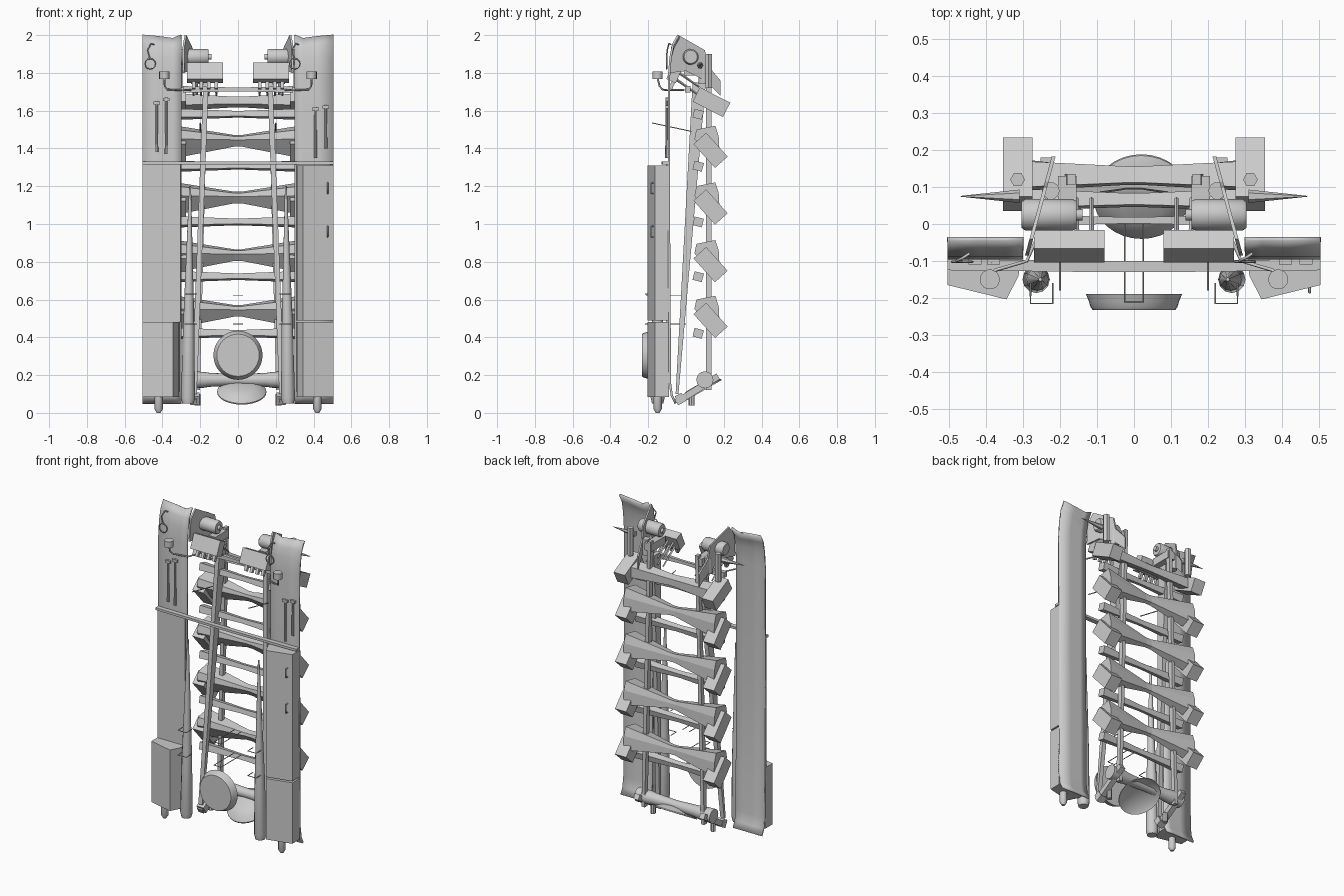
import bpy, math
from mathutils import Vector, Matrix

if "Cube" in bpy.data.objects:
    bpy.data.objects.remove(bpy.data.objects["Cube"])

SIDES = ((1, "right"), (-1, "left"))


def mesh(name, verts, faces, smooth=False):
    me = bpy.data.meshes.new(name)
    me.from_pydata([tuple(v) for v in verts], [], faces)
    ob = bpy.data.objects.new(name, me)
    bpy.context.collection.objects.link(ob)
    bpy.ops.object.select_all(action='DESELECT')
    ob.select_set(True)
    bpy.context.view_layer.objects.active = ob
    bpy.ops.object.mode_set(mode='EDIT')
    bpy.ops.mesh.select_all(action='SELECT')
    bpy.ops.mesh.normals_make_consistent(inside=False)
    bpy.ops.object.mode_set(mode='OBJECT')
    if smooth:
        bpy.ops.object.shade_smooth_by_angle(angle=math.radians(40))
    return ob


def loft(name, rings, smooth=False):
    """Skin a list of equal-length rings and cap both ends."""
    n = len(rings[0])
    faces = [(k * n + i, k * n + (i + 1) % n, (k + 1) * n + (i + 1) % n, (k + 1) * n + i)
             for k in range(len(rings) - 1) for i in range(n)]
    faces += [tuple(range(n)), tuple(range((len(rings) - 1) * n, len(rings) * n))]
    return mesh(name, [v for r in rings for v in r], faces, smooth)


def side_prism(name, pts, x0, x1, s=1, shift=lambda y, z: 0):
    """Extrude a (y, z) outline along x, optionally leaning in x."""
    return loft(name, [[(s * (x + shift(y, z)), y, z) for y, z in pts] for x in (x0, x1)])


def box(name, c, size, rx=0):
    h = [d / 2 for d in size]
    rot = Matrix.Rotation(rx, 3, 'X')
    rings = [[Vector(c) + rot @ Vector((x * h[0], y * h[1], z * h[2]))
              for y, z in ((-1, -1), (1, -1), (1, 1), (-1, 1))] for x in (-1, 1)]
    return loft(name, rings)


def turned(name, p, direction, prof, n=16):
    """Lathe a (distance, radius) profile about an axis."""
    q = Vector(direction).to_track_quat('Z', 'Y')
    return loft(name, [[Vector(p) + q @ Vector((r * math.cos(2 * math.pi * i / n),
                r * math.sin(2 * math.pi * i / n), d)) for i in range(n)] for d, r in prof], True)


def rod(name, p, q, r1, r2=None, n=10):
    d = Vector(q) - Vector(p)
    return turned(name, p, d, [(0, r1), (d.length, r1 if r2 is None else r2)], n)


def wire(name, pts, r, cyclic=False):
    cu = bpy.data.curves.new(name, 'CURVE')
    cu.dimensions, cu.bevel_depth, cu.bevel_resolution = '3D', r, 1
    sp = cu.splines.new('POLY')
    sp.points.add(len(pts) - 1)
    for a, b in zip(sp.points, pts):
        a.co = (*b, 1)
    sp.use_cyclic_u = cyclic
    ob = bpy.data.objects.new(name, cu)
    bpy.context.collection.objects.link(ob)
    return ob


def bow(name, half, section, mid):
    """Bar along x whose section shrinks towards the middle."""
    cy = sum(p[0] for p in section) / len(section)
    cz = sum(p[1] for p in section) / len(section)
    rings = []
    for t in (-1, -.06, .06, 1):
        k = mid + (1 - mid) * abs(t)
        rings.append([(t * half, cy + (y - cy) * k, cz + (z - cz) * k) for y, z in section])
    return loft(name, rings)


# Bow-tie rear segments with angled end blocks
for i, z in enumerate((.49, .785, 1.09, 1.39)):
    sec = [(.045, z + .06), (.055, z + .11), (.155, z + .13), (.173, z + .075), (.178, z - .015), (.12, z - .04)]
    bow(f"rear_segment_{i}", .325, sec, .32)
    for s, w in SIDES:
        box(f"segment_block_{w}_{i}", (s * .315, .13, z), (.08, .17, .09), math.radians(-48))
bow("top_segment", .3, [(.09, 1.63), (.1, 1.69), (.17, 1.67), (.17, 1.6)], .6)
for s, w in SIDES:
    box(f"top_block_{w}", (s * .315, .135, 1.645), (.08, .18, .085), math.radians(-27))

# Slim rungs
for i, z in enumerate((.42, .72, 1.01, 1.305, 1.58)):
    bow(f"rung_{i}", .305, [(.035, z - .015), (.045, z + .03), (.095, z + .017), (.083, z - .028)], .6)
bow("upper_front_bar", .29, [(-.005, 1.695), (-.005, 1.73), (.025, 1.73), (.025, 1.695)], .55)

for s, w in SIDES:
    # Thin curved side panel
    prof = [(-.055, .05), (-.075, .09), (-.085, .16), (-.09, 1.0), (-.09, 1.78), (-.082, 1.88), (-.068, 1.95), (-.04, 2.0)]
    xs = [(.3, 0), (.345, -.018), (.42, -.008), (.505, 0)]
    vs = [(s * x, y, z + (dz if z > 1.9 else 0)) for x, dz in xs for y, z in prof]
    n = len(prof)
    fs = [(a * n + b, a * n + b + 1, a * n + n + b + 1, a * n + n + b) for a in range(3) for b in range(n - 1)]
    panel = mesh(f"side_panel_{w}", vs, fs, True)
    m = panel.modifiers.new("thickness", 'SOLIDIFY')
    m.thickness, m.offset = .012, 0

    # Lower housing and foot
    plan = [(.31, -.09), (.505, -.09), (.505, -.165), (.345, -.204), (.312, -.14)]
    loft(f"lower_housing_{w}", [[(s * x, y, z) for x, y in plan] for z in (.085, .48)])
    turned(f"foot_{w}", (s * .42, -.15, 0), (0, 0, 1), [(0, .01), (.02, .022), (.1, .022)], 12)
    if s > 0:
        loft("tall_housing", [[(x, y, z) for x, y in plan] for z in (.49, 1.31)])
    else:
        box("flat_cover", (-.405, -.098, .9), (.2, .014, .84))

    # Hooked plate joining the panel to the motor
    side_prism(f"motor_bracket_{w}", [(-.085, 1.8), (-.078, 1.94), (-.04, 2.0), (.1, 1.92), (.115, 1.84),
               (.182, 1.76), (.182, 1.68), (.1, 1.76), (0, 1.81)], .278, .288, s, lambda y, z: -.27 * (y + .06))

    # Leaning rail and vertical rear rail
    side_prism(f"leaning_rail_{w}", [(-.055, .1), (-.04, .1), (.105, 1.75), (.035, 1.75)],
               .222, .25, s, lambda y, z: -.038 * z)
    side_prism(f"rear_rail_{w}", [(.105, .12), (.135, .12), (.135, 1.85), (.105, 1.85)],
               .205, .228, s, lambda y, z: -.025 * z)

    # Needle-shaped front pole with wire clips
    turned(f"tapered_pole_{w}", (s * .265, -.15, .05), (-.01 * s, 0, 1),
           [(0, .03), (.03, .037), (.4, .03), (1.15, .005)], 12)
    for z in (.47, .63):
        wire(f"pole_clip_{w}_{z}", [(s * x, y, z) for x, y in ((.22, -.16), (.22, -.215), (.28, -.215), (.28, -.16))], .0025)

    # Motor, post and side spike
    turned(f"motor_{w}", (s * .14, .025, 1.885), (s, 0, 0),
           [(0, .015), (.015, .015), (.015, .037), (.025, .042), (.155, .042), (.165, .035)], 20)
    rod(f"bolt_post_{w}", (s * .315, .12, 1.72), (s * .315, .12, 1.9), .02, n=6)
    rod(f"rail_cap_{w}", (s * .225, .09, 1.74), (s * .225, .09, 1.84), .024)
    rod(f"side_spike_{w}", (s * .31, .075, 1.84), (s * .47, .075, 1.845), .018, .001, 6)
    box(f"motor_mount_{w}", (s * .18, .06, 1.81), (.05, .14, .05))

    # Toothed gripper head with tines
    box(f"gripper_head_{w}", (s * .175, -.06, 1.8), (.19, .055, .095), math.radians(-24))
    for k in range(4):
        x = s * (.115 + .04 * k)
        for r, dz in enumerate((0, .045)):
            rod(f"tine_{w}_{k}_{r}", (x, -.065, 1.775 + dz), (x, .07, 1.68 + dz), .008, .005, 4)
        box(f"tooth_{w}_{k}", (x, -.075, 1.735), (.018, .02, .04), math.radians(-24))

    # Lamp and its hooked arm
    rod(f"lamp_{w}", (s * .39, -.15, 1.768), (s * .39, -.15, 1.808), .027, n=14)
    wire(f"lamp_arm_{w}", [(s * .39, -.15, 1.77), (s * .388, -.14, 1.73), (s * .375, -.125, 1.712),
         (s * .29, -.1, 1.708), (s * .25, -.01, 1.71)], .005)

    # Slim rods on the panel face
    for k, (x, a, b) in enumerate(((.43, 1.38, 1.65), (.38, 1.37, 1.67)) if s < 0 else ((.41, 1.35, 1.62), (.465, 1.4, 1.63))):
        rod(f"panel_rod_{w}_{k}", (s * x, -.102, a), (s * x, -.102, b), .008, .006, 8)
        box(f"rod_clip_{w}_{k}", (s * x, -.102, b - .01), (.035, .014, .016))

    # Ring with a curled wire
    cx = -.465 if s < 0 else .3
    wire(f"ring_{w}", [(cx + .028 * math.cos(t * .524), -.102, 1.848 + .028 * math.sin(t * .524)) for t in range(12)], .003, True)
    wire(f"ring_wire_{w}", [(cx, -.102, 1.87), (cx - .015, -.1, 1.92), (cx + .005, -.09, 1.955), (cx + .02, -.08, 1.95)], .004)

    # Lower tilted frame and clamps
    box(f"lower_frame_{w}", (s * .235, .06, .125), (.035, .26, .035), math.radians(32))
    box(f"clamp_{w}", (s * .23, -.03, .075), (.05, .04, .05), math.radians(30))
    rod(f"clamp_pin_{w}", (s * .215, .03, .04), (s * .215, .03, .1), .016, n=8)
    rod(f"diagonal_pin_{w}", (s * .2, -.18, 1.535), (s * .2, .03, 1.49), .003, n=6)

# Strip across the front of both panels
loft("front_strip", [[(x, y, z) for y, z in ((b, 1.315), (b + .03, 1.315), (b + .03, 1.33), (b, 1.33))]
                     for x, b in ((-.505, -.125), (-.1, -.13), (.1, -.13), (.505, -.125))])

# Lower cross tube with flared ends
turned("lower_cross_tube", (-.27, .1, .175), (1, 0, 0),
       [(0, .045), (.09, .042), (.12, .037), (.27, .03), (.42, .037), (.45, .042), (.54, .045)], 16)

# Front drum, and its wire stays
turned("front_drum", (0, -.19, .305), (0, -1, 0), [(0, .13), (.02, .122), (.036, .117), (.042, .112)], 32)
for z in (.47, .62):
    wire(f"drum_stay_{z}", [(-.025, 0, z), (-.025, -.21, z), (.025, -.21, z), (.025, 0, z)], .0025)

# Hollow tilted lower dish
turned("lower_dish", (.02, .055, .145), (0, .5, -.87),
       [(0, .06), (.012, .1), (.035, .13), (.042, .13), (.022, .1), (.012, .02)], 32)

# Handles on the tall housing
for z in (.96, 1.19):
    wire(f"handle_{z}", [(.475, -.168, z - .028), (.475, -.185, z - .028), (.475, -.185, z + .028), (.475, -.168, z + .028)], .004)
